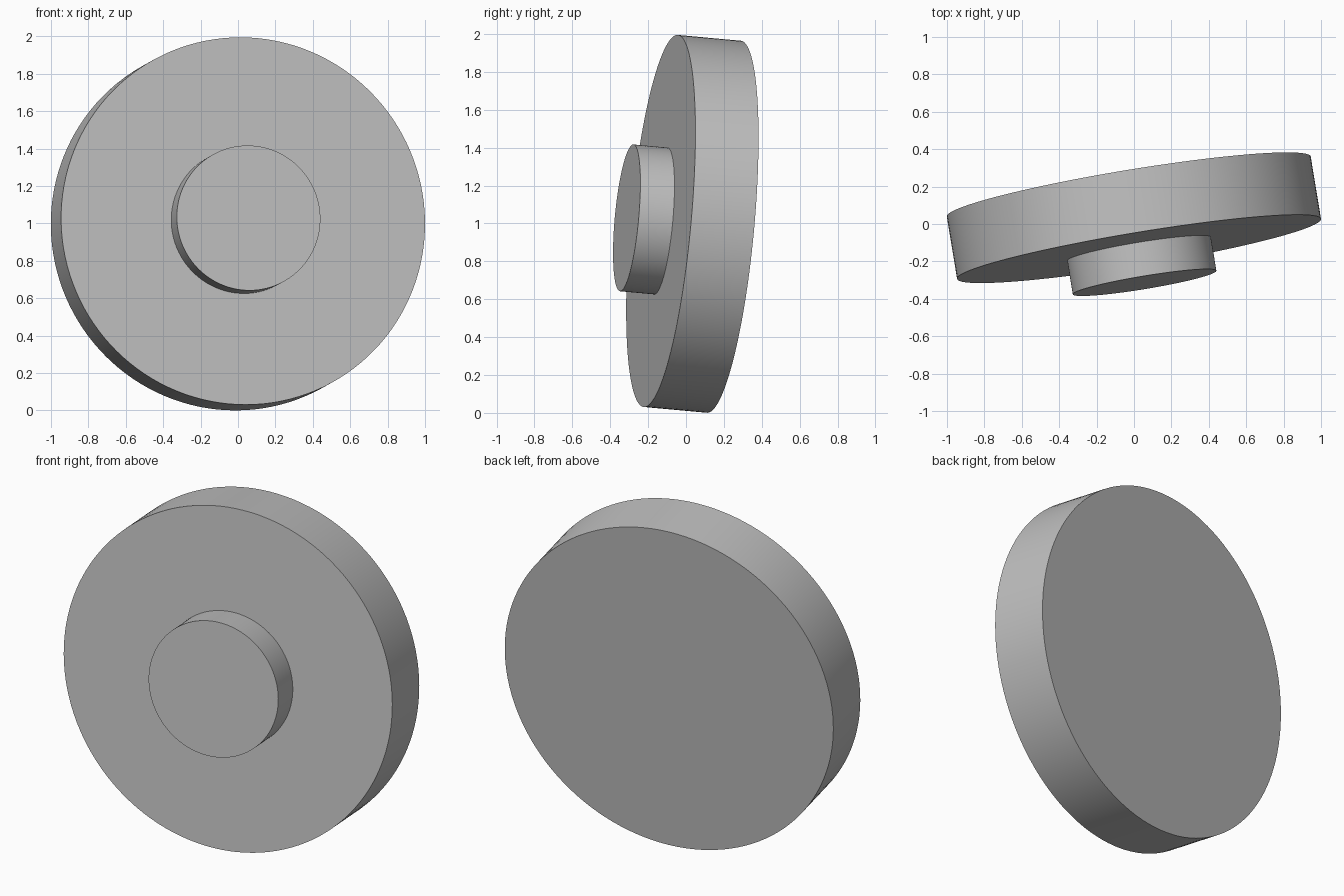
import bpy
import math
from mathutils import Vector

cube = bpy.data.objects.get("Cube")
if cube:
    bpy.data.objects.remove(cube, do_unlink=True)

# Single plain grey
grey = bpy.data.materials.new("plain_grey")
grey.use_nodes = True
colour = (0.52, 0.52, 0.52, 1)
grey.diffuse_color = colour
grey.node_tree.nodes["Principled BSDF"].inputs["Base Color"].default_value = colour

# Shared tilted axis, pointing out of the front, through the disc's front face centre
axis = Vector((0.162, -0.982, 0.09)).normalized()
face_centre = Vector((0.027, -0.133, 1.013))
tilt = axis.to_track_quat("Z", "Y").to_euler()


def round_part(name, radius, start, end):
    """Cylinder running along the axis from start to end."""
    bpy.ops.mesh.primitive_cylinder_add(
        vertices=128, radius=radius, depth=end - start,
        location=face_centre + axis * (start + end) / 2, rotation=tilt)
    part = bpy.context.object
    part.name = name
    part.data.materials.append(grey)
    bpy.ops.object.shade_smooth_by_angle(angle=math.radians(30))
    return part


# Wide disc, and the small boss seated in its front face
round_part("disc", 0.986, -0.339, 0)
round_part("boss", 0.389, -0.01, 0.183)
